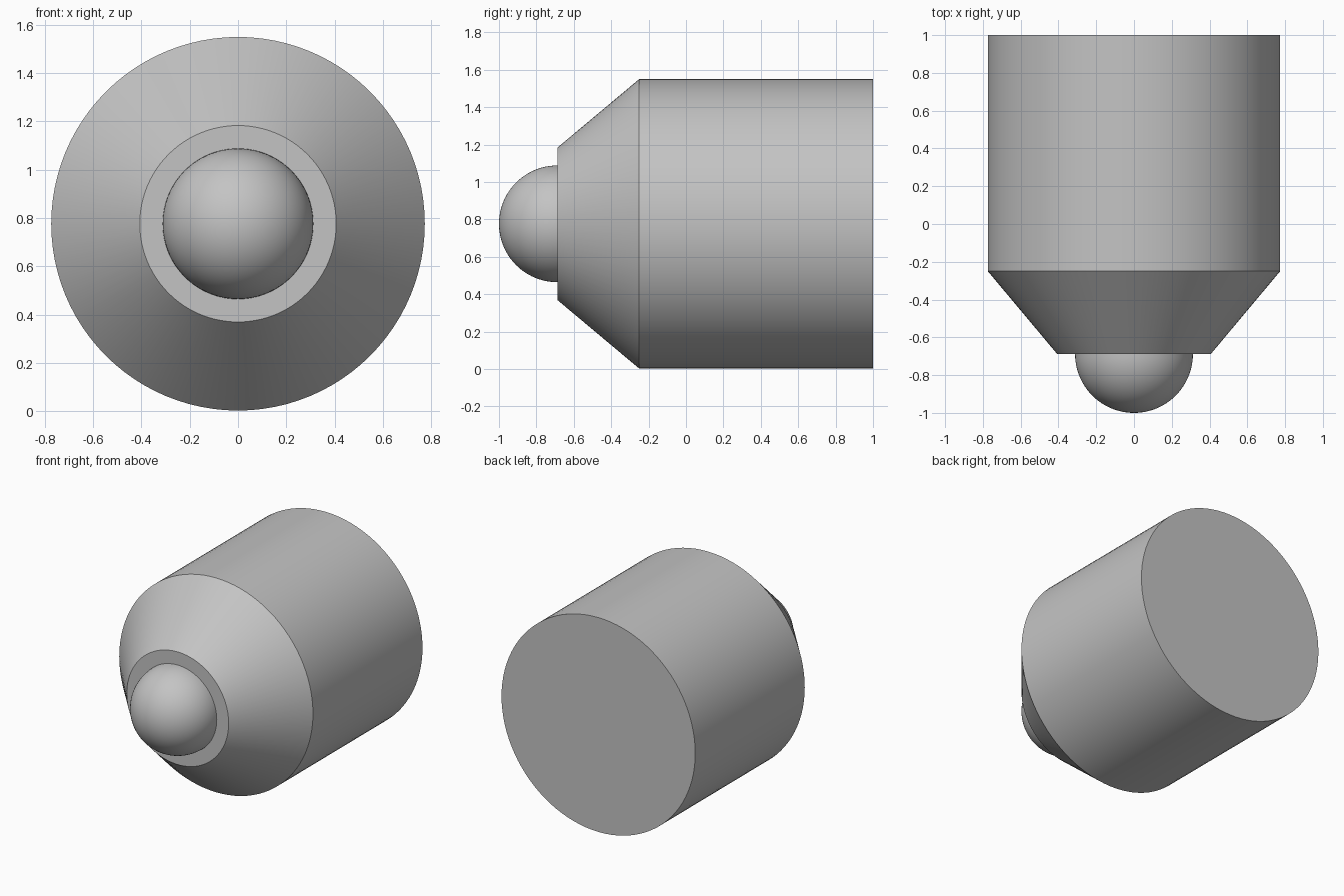
import bpy
import bmesh
import math

cube = bpy.data.objects.get("Cube")
if cube:
    bpy.data.objects.remove(cube, do_unlink=True)

AXIS_Z = 0.776
SIDES = 96

grey = bpy.data.materials.new("grey metal")
grey.use_nodes = True
colour = (0.55, 0.55, 0.55, 1)
grey.diffuse_color = colour
grey.node_tree.nodes["Principled BSDF"].inputs["Base Color"].default_value = colour


def lathe(name, profile):
    """Spin (radius, y) points around the lengthwise axis; end points lie on it."""
    bm = bmesh.new()
    verts = [bm.verts.new((r, y, 0)) for r, y in profile]
    edges = [bm.edges.new(pair) for pair in zip(verts, verts[1:])]
    bmesh.ops.spin(bm, geom=verts + edges, cent=(0, 0, 0), axis=(0, 1, 0),
                   angle=math.tau, steps=SIDES)
    bmesh.ops.remove_doubles(bm, verts=bm.verts, dist=0.0005)
    bmesh.ops.recalc_face_normals(bm, faces=bm.faces)
    mesh = bpy.data.meshes.new(name)
    bm.to_mesh(mesh)
    bm.free()
    mesh.materials.append(grey)
    obj = bpy.data.objects.new(name, mesh)
    obj.location.z = AXIS_Z
    bpy.context.collection.objects.link(obj)
    bpy.ops.object.select_all(action="DESELECT")
    obj.select_set(True)
    bpy.context.view_layer.objects.active = obj
    bpy.ops.object.shade_smooth_by_angle(angle=math.radians(30))


# Cylindrical body with a tapered nose and flat ends
lathe("body", [(0, 1), (0.774, 1), (0.774, -0.25), (0.407, -0.688), (0, -0.688)])

# Half ball seated on the nose
BALL = 0.312
steps = 24
arc = [(BALL * math.cos(a), -0.688 - BALL * math.sin(a))
       for a in (i * math.pi / 2 / steps for i in range(steps + 1))]
lathe("ball_tip", arc)
